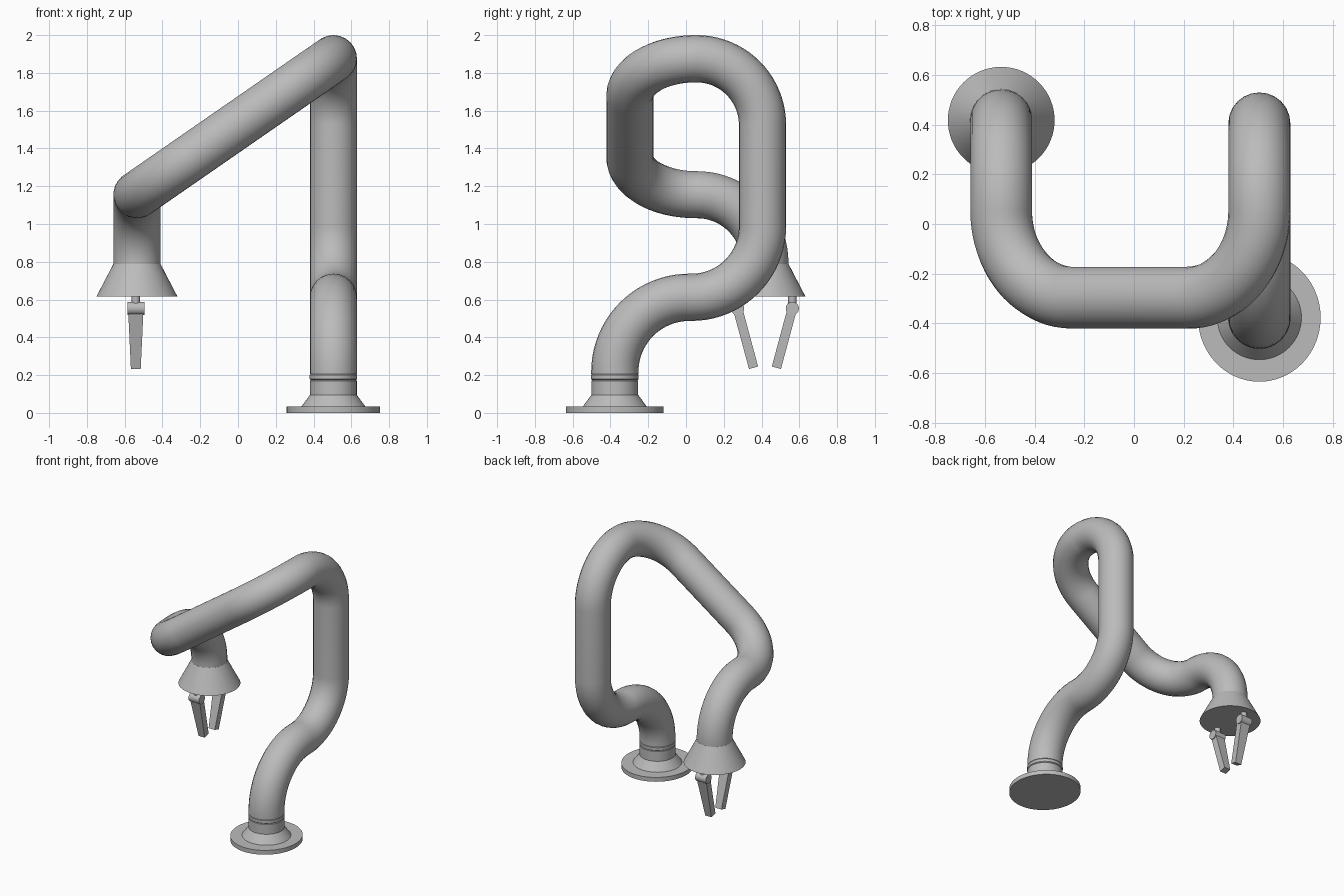
import bpy, bmesh, math
from mathutils import Vector

if "Cube" in bpy.data.objects:
    bpy.data.objects.remove(bpy.data.objects["Cube"])

grey = bpy.data.materials.new("metal_grey")
grey.diffuse_color = (0.5, 0.5, 0.5, 1)
grey.use_nodes = True
grey.node_tree.nodes["Principled BSDF"].inputs["Base Color"].default_value = grey.diffuse_color


def finish(ob, smooth=True):
    """Assign the material and shade smooth with sharp edges kept."""
    ob.data.materials.clear()
    ob.data.materials.append(grey)
    bpy.ops.object.select_all(action='DESELECT')
    ob.select_set(True)
    bpy.context.view_layer.objects.active = ob
    if smooth:
        bpy.ops.object.shade_smooth_by_angle(angle=math.radians(25))
    return ob


def add_bmesh(name, bm, smooth=True):
    bmesh.ops.recalc_face_normals(bm, faces=bm.faces)
    me = bpy.data.meshes.new(name)
    bm.to_mesh(me)
    bm.free()
    ob = bpy.data.objects.new(name, me)
    bpy.context.collection.objects.link(ob)
    return finish(ob, smooth)


def revolve(name, profile, centre, segs=64, sx=1, sy=1):
    """Closed solid turned about a vertical axis from (radius, height) pairs."""
    bm = bmesh.new()
    rings = []
    for r, z in profile:
        rings.append([bm.verts.new((centre[0] + sx * r * math.cos(2 * math.pi * i / segs),
                                    centre[1] + sy * r * math.sin(2 * math.pi * i / segs), z))
                      for i in range(segs)])
    for lo, hi in zip(rings, rings[1:]):
        for i in range(segs):
            j = (i + 1) % segs
            bm.faces.new((lo[i], lo[j], hi[j], hi[i]))
    bm.faces.new(rings[0][::-1])
    bm.faces.new(rings[-1])
    return add_bmesh(name, bm)


def round_corners(corners, radii, steps=20):
    """Polyline with every right-angled corner replaced by a circular bend."""
    pts = [corners[0]]
    for k, R in enumerate(radii, 1):
        c = corners[k]
        a = (corners[k - 1] - c).normalized()
        b = (corners[k + 1] - c).normalized()
        mid = c + R * (a + b)
        for s in range(steps + 1):
            t = s / steps * math.pi / 2
            pts.append(mid - R * (b * math.cos(t) + a * math.sin(t)))
    return pts + [corners[-1]]


BASE = (0.505, -0.377)
HAND = (-0.535, 0.418)

# Bent arm tube
corners = [Vector(p) for p in (
    (*BASE, 0.205), (*BASE, 0.612), (0.505, 0.405, 0.612), (0.505, 0.405, 1.875),
    (0.505, -0.297, 1.875), (-0.535, -0.297, 1.155), (*HAND, 1.155), (*HAND, 0.785))]
path = round_corners(corners, [0.395, 0.375, 0.35, 0.35, 0.35, 0.36])
cu = bpy.data.curves.new("arm_tube", 'CURVE')
cu.dimensions = '3D'
cu.bevel_depth = 0.125
cu.bevel_resolution = 10
cu.use_fill_caps = True
sp = cu.splines.new('POLY')
sp.points.add(len(path) - 1)
for p, co in zip(sp.points, path):
    p.co = (*co, 1)
tube = bpy.data.objects.new("arm_tube", cu)
bpy.context.collection.objects.link(tube)
tube.select_set(True)
bpy.context.view_layer.objects.active = tube
bpy.ops.object.convert(target='MESH')
finish(bpy.context.view_layer.objects.active)

# Base: flange, tapered foot with neck, and collar ring
revolve("base_flange", [(0.252, 0), (0.252, 0.033)], BASE, sx=0.98, sy=1.025)
revolve("base_foot", [(0.172, 0.03), (0.124, 0.095), (0.124, 0.17), (0.118, 0.175),
                      (0.118, 0.18)], BASE)
revolve("base_collar", [(0.119, 0.173), (0.126, 0.179), (0.126, 0.2), (0.12, 0.207)], BASE)

# Wrist cone
revolve("wrist_cone", [(0.215, 0.615), (0.125, 0.788)], HAND)

# Gripper: two mirrored fingers with stem and knuckle
for side, label in ((1, "back"), (-1, "front")):
    py = HAND[1] + side * 0.145
    revolve(label + "_finger_stem", [(0.022, 0.55), (0.022, 0.62)], (-0.541, py), 24)

    bpy.ops.mesh.primitive_cylinder_add(vertices=32, radius=0.035, depth=0.09,
                                        location=(-0.541, py, 0.553),
                                        rotation=(0, math.pi / 2, 0))
    knuckle = bpy.context.object
    knuckle.name = label + "_knuckle"
    finish(knuckle)

    # Finger tapers in width and leans towards the middle
    bm = bmesh.new()
    bmesh.ops.create_cube(bm, size=1)
    axis = Vector((0, -side * 0.26, -0.966))
    thick = Vector((0, 0.966, -side * 0.26))
    for v in bm.verts:
        top = v.co.z > 0
        width = 0.08 if top else 0.052
        dist = 0.015 if top else 0.325
        v.co = (Vector((-0.541, py, 0.553)) + axis * dist
                + thick * v.co.y * 0.05 + Vector((v.co.x * width, 0, 0)))
    add_bmesh(label + "_finger", bm, smooth=False)
